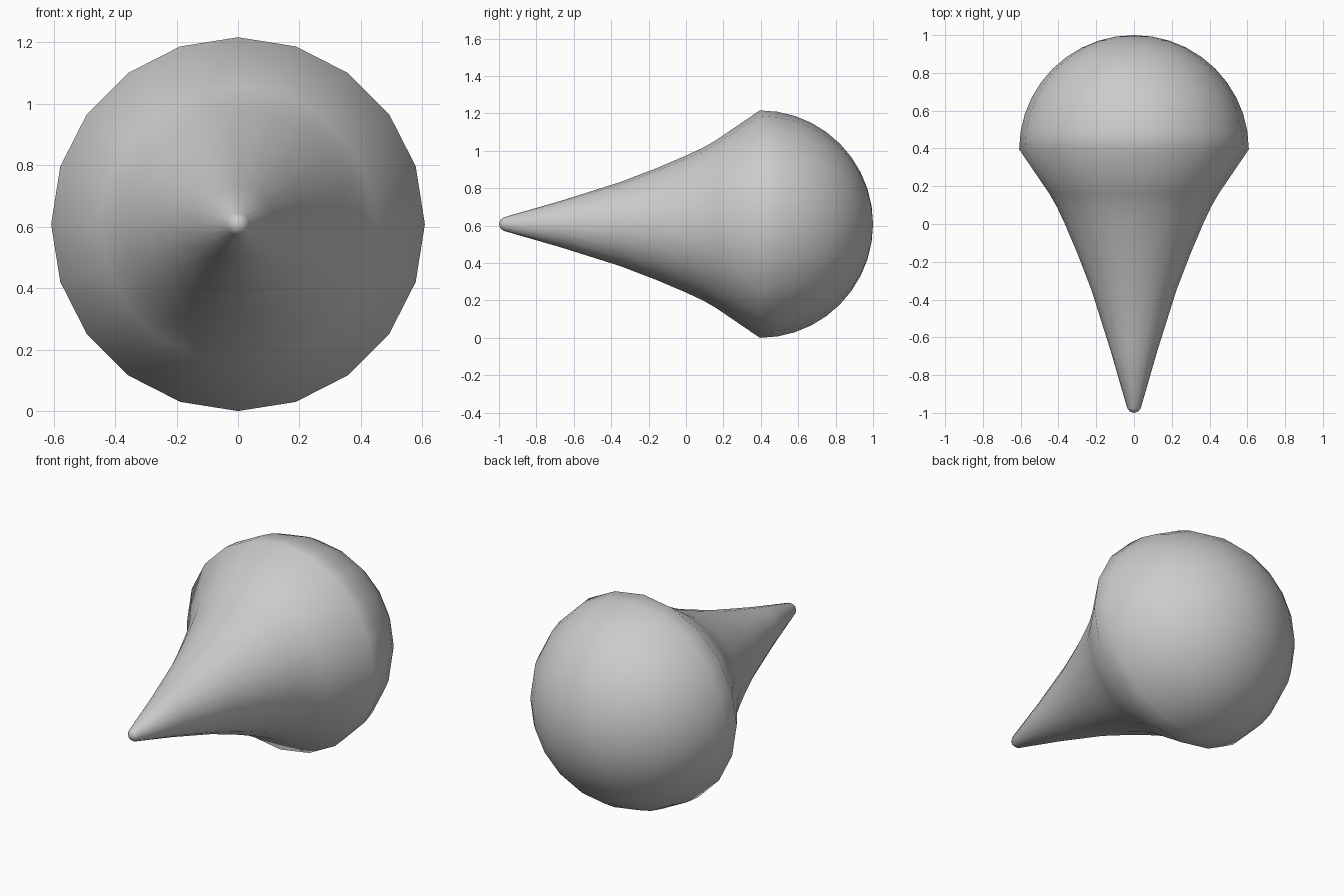
import bpy, bmesh, math

if "Cube" in bpy.data.objects:
    bpy.data.objects.remove(bpy.data.objects["Cube"])

SIDES = 20
R = 0.608          # rim radius, also height of the axis above the ground
RIM_Y = 0.395

grey = bpy.data.materials.new("light grey")
grey.diffuse_color = (0.6, 0.6, 0.6, 1)
grey.use_nodes = True
grey.node_tree.nodes["Principled BSDF"].inputs["Base Color"].default_value = grey.diffuse_color

# Profile as (y, radius): blunt tip, flaring cone, then round dome
profile = [(-0.993, 0.022), (-0.975, 0.036), (-0.67, 0.124), (-0.35, 0.225),
           (-0.15, 0.302), (0.0, 0.366), (0.09, 0.408), (0.16, 0.448)]
ROWS = 10
for i in range(ROWS):
    a = math.pi / 2 * i / ROWS
    profile.append((RIM_Y + (1 - RIM_Y) * math.sin(a), R * math.cos(a)))

# Revolve the profile around the y axis
bm = bmesh.new()
rings = []
for y, r in profile:
    rings.append([bm.verts.new((r * math.sin(2 * math.pi * k / SIDES), y,
                                R + r * math.cos(2 * math.pi * k / SIDES)))
                  for k in range(SIDES)])
tip = bm.verts.new((0, -1, R))
crown = bm.verts.new((0, 1, R))
for k in range(SIDES):
    n = (k + 1) % SIDES
    for a, b in zip(rings, rings[1:]):
        bm.faces.new((a[k], a[n], b[n], b[k]))
    bm.faces.new((tip, rings[0][n], rings[0][k]))
    bm.faces.new((crown, rings[-1][k], rings[-1][n]))
bmesh.ops.recalc_face_normals(bm, faces=bm.faces)
for f in bm.faces:
    f.smooth = True

mesh = bpy.data.meshes.new("domed_cone")
bm.to_mesh(mesh)
bm.free()
mesh.materials.append(grey)
bpy.context.collection.objects.link(bpy.data.objects.new("domed_cone", mesh))
